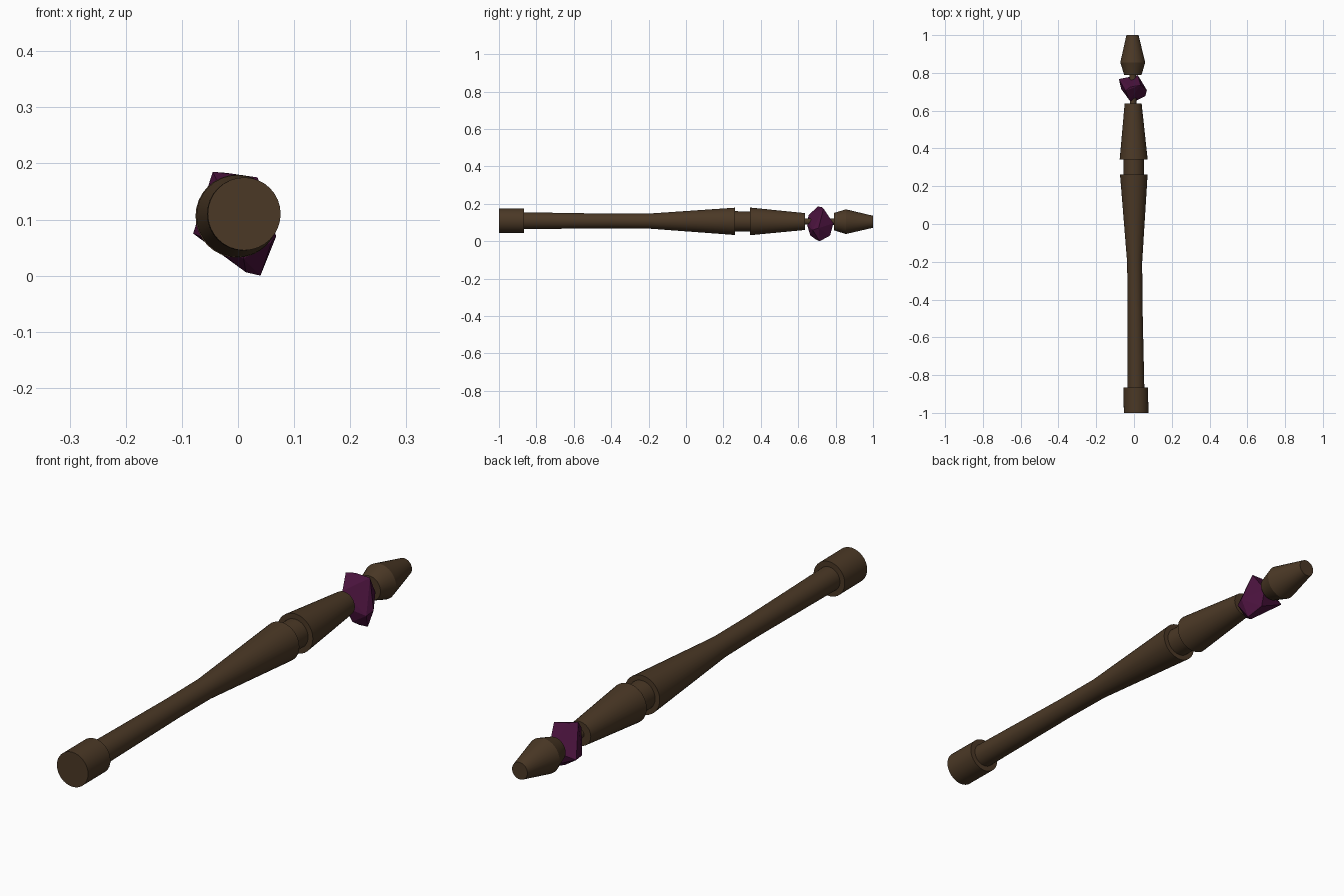
import bpy, bmesh, math

if "Cube" in bpy.data.objects:
    bpy.data.objects.remove(bpy.data.objects["Cube"])

SIDES = 32


def material(name, rgb):
    m = bpy.data.materials.new(name)
    m.diffuse_color = (*rgb, 1)
    m.use_nodes = True
    m.node_tree.nodes["Principled BSDF"].inputs["Base Color"].default_value = m.diffuse_color
    return m


wood = material("dark wood", (0.07, 0.040, 0.019))
purple = material("purple crystal", (0.066, 0.006, 0.045))


def finish(bm, name, mat):
    bmesh.ops.recalc_face_normals(bm, faces=bm.faces)
    me = bpy.data.meshes.new(name)
    bm.to_mesh(me)
    bm.free()
    me.materials.append(mat)
    ob = bpy.data.objects.new(name, me)
    bpy.context.collection.objects.link(ob)
    return ob


def turned(name, profile):
    """Capped turned part from (y, radius) points, on the slightly tilted shaft axis."""
    bm = bmesh.new()
    rings = []
    for y, r in profile:
        cx, cz = 0.0015 - 0.0095 * y, 0.107 - 0.003 * y
        rings.append([bm.verts.new((cx + r * math.cos(math.tau * i / SIDES), y,
                                    cz + r * math.sin(math.tau * i / SIDES)))
                      for i in range(SIDES)])
    for a, b in zip(rings, rings[1:]):
        for i in range(SIDES):
            j = (i + 1) % SIDES
            bm.faces.new((a[i], a[j], b[j], b[i]))
    bm.faces.new(rings[0])
    bm.faces.new(rings[-1])
    ob = finish(bm, name, wood)
    bpy.ops.object.select_all(action='DESELECT')
    ob.select_set(True)
    bpy.context.view_layer.objects.active = ob
    bpy.ops.object.shade_smooth_by_angle(angle=math.radians(25))


# Wooden parts from the butt to the tip
turned("pommel", [(-1.0, 0.065), (-0.865, 0.065)])
turned("shaft", [(-0.87, 0.045), (-0.4, 0.039), (-0.2, 0.040), (0.262, 0.073)])
turned("neck_ring", [(0.25, 0.054), (0.35, 0.054)])
turned("fore_shaft", [(0.342, 0.074), (0.637, 0.045)])
turned("core_pin", [(0.63, 0.017), (0.80, 0.017)])
turned("tip", [(0.79, 0.046), (0.855, 0.066), (1.0, 0.032)])

# Rough crystal: convex hull of a few corners
corners = [(-0.045, 0.705, 0.185), (-0.02, 0.725, 0.183), (0.035, 0.735, 0.175),
           (-0.08, 0.767, 0.075), (-0.068, 0.715, 0.07),
           (0.04, 0.715, 0.0), (0.014, 0.70, 0.006),
           (0.068, 0.709, 0.070), (0.06, 0.677, 0.06),
           (-0.024, 0.655, 0.14), (0.0, 0.648, 0.085), (0.01, 0.665, 0.03),
           (0.02, 0.788, 0.095), (0.02, 0.77, 0.03)]
bm = bmesh.new()
for c in corners:
    bm.verts.new(c)
bmesh.ops.convex_hull(bm, input=bm.verts)
finish(bm, "crystal", purple)
